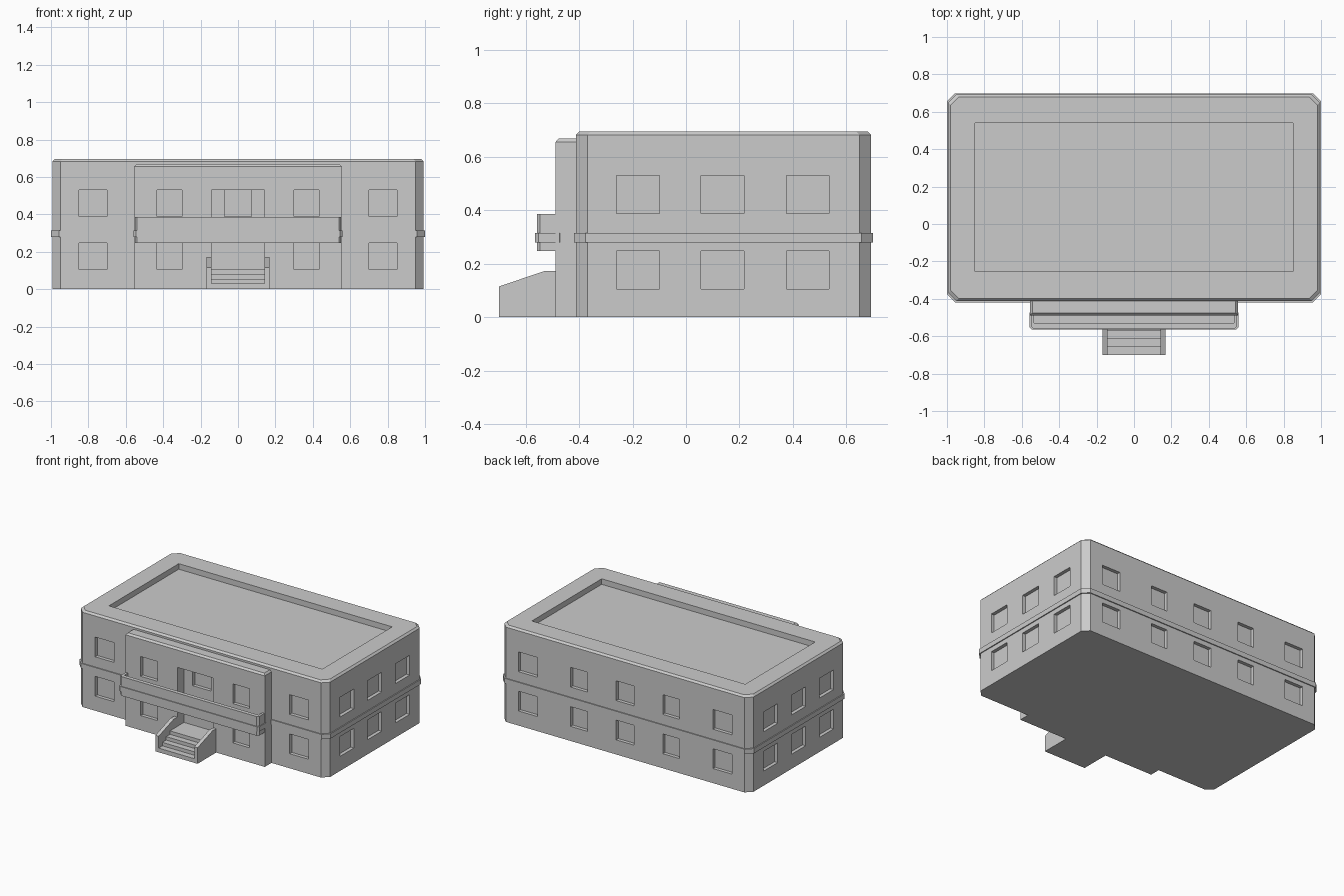
import bpy, bmesh

if "Cube" in bpy.data.objects:
    bpy.data.objects.remove(bpy.data.objects["Cube"], do_unlink=True)

grey = bpy.data.materials.new("plain grey")
grey.use_nodes = True
grey.diffuse_color = (0.6, 0.6, 0.6, 1)
grey.node_tree.nodes["Principled BSDF"].inputs["Base Color"].default_value = (0.6, 0.6, 0.6, 1)


def finish(name, bm):
    bmesh.ops.recalc_face_normals(bm, faces=bm.faces)
    mesh = bpy.data.meshes.new(name)
    bm.to_mesh(mesh)
    bm.free()
    mesh.materials.append(grey)
    obj = bpy.data.objects.new(name, mesh)
    bpy.context.collection.objects.link(obj)
    return obj


def outline(x, y0, y1, c, inset):
    """Rectangle symmetric in x, with corners cut by c."""
    x, y0, y1 = x - inset, y0 + inset, y1 - inset
    if c == 0:
        return [(-x, y0), (x, y0), (x, y1), (-x, y1)]
    return [(-x + c, y0), (x - c, y0), (x, y0 + c), (x, y1 - c),
            (x - c, y1), (-x + c, y1), (-x, y1 - c), (-x, y0 + c)]


def loft(name, x, y0, y1, c, levels):
    """Stack outlines at (height, inset) levels into a closed solid."""
    bm = bmesh.new()
    rings = [[bm.verts.new((px, py, z)) for px, py in outline(x, y0, y1, c, inset)]
             for z, inset in levels]
    for low, high in zip(rings, rings[1:]):
        for i in range(len(low)):
            j = (i + 1) % len(low)
            bm.faces.new((low[i], low[j], high[j], high[i]))
    bm.faces.new(rings[0])
    bm.faces.new(rings[-1])
    return finish(name, bm)


def side_prism(name, profile, x0, x1):
    """Extrude a (y, z) profile from x0 to x1."""
    bm = bmesh.new()
    face = bm.faces.new([bm.verts.new((x0, y, z)) for y, z in profile])
    new = bmesh.ops.extrude_face_region(bm, geom=[face])["geom"]
    bmesh.ops.translate(bm, vec=(x1 - x0, 0, 0),
                        verts=[v for v in new if isinstance(v, bmesh.types.BMVert)])
    return finish(name, bm)


def carve(target, boxes):
    """Cut boxes (x0, x1, y0, y1, z0, z1) out of the target."""
    bm = bmesh.new()
    for x0, x1, y0, y1, z0, z1 in boxes:
        verts = bmesh.ops.create_cube(bm, size=1)["verts"]
        bmesh.ops.scale(bm, vec=(x1 - x0, y1 - y0, z1 - z0), verts=verts)
        bmesh.ops.translate(bm, vec=((x0 + x1) / 2, (y0 + y1) / 2, (z0 + z1) / 2), verts=verts)
    cutter = finish("cutter", bm)
    cutter.hide_render = True
    mod = target.modifiers.new("carve", "BOOLEAN")
    mod.operation, mod.solver, mod.object = "DIFFERENCE", "EXACT", cutter
    graph = bpy.context.evaluated_depsgraph_get()
    mesh = bpy.data.meshes.new_from_object(target.evaluated_get(graph))
    target.modifiers.clear()
    target.data = mesh
    bpy.data.objects.remove(cutter, do_unlink=True)


# Main dimensions
X, FRONT, BACK, CUT = 0.993, -0.412, 0.692, 0.043
BAY_FRONT = -0.488
DEPTH = 0.025
FLOORS = [(0.105, 0.247), (0.388, 0.53)]
OUTER, INNER, MIDDLE = (0.775, 0.075), (0.367, 0.067), (0, 0.072)


def mirrored(column):
    c, h = column
    return [(c, h), (-c, h)]


# Main block: windows on every side and a sunken roof
block = loft("main_block", X, FRONT, BACK, CUT, [(0, 0), (0.682, 0), (0.695, 0.013)])
cuts = [(-0.85, 0.85, -0.255, 0.54, 0.655, 0.8)]
for z0, z1 in FLOORS:
    for c, h in mirrored(OUTER):
        cuts.append((c - h, c + h, FRONT - 0.1, FRONT + DEPTH, z0, z1))
    for c, h in mirrored(OUTER) + mirrored(INNER) + [MIDDLE]:
        cuts.append((c - h, c + h, BACK - DEPTH, BACK + 0.1, z0, z1))
    for y in (-0.18, 0.137, 0.455):
        for a, b in ((X - DEPTH, X + 0.1), (-X - 0.1, -X + DEPTH)):
            cuts.append((a, b, y - 0.08, y + 0.08, z0, z1))
z0, z1 = FLOORS[1]
cuts.append((-0.072, 0.072, FRONT - 0.1, FRONT + DEPTH, z0, z1))
carve(block, cuts)

# String course around the block
loft("floor_band", X + 0.007, FRONT - 0.007, BACK + 0.007, CUT,
     [(0.28, 0), (0.315, 0)])

# Entrance bay with windows and two central recesses
bay = loft("entrance_bay", 0.555, BAY_FRONT, FRONT + 0.02, 0,
           [(0, 0), (0.655, 0), (0.668, 0.012)])
cuts = []
for z0, z1 in FLOORS:
    for c, h in mirrored(INNER):
        cuts.append((c - h, c + h, BAY_FRONT - 0.1, BAY_FRONT + DEPTH, z0, z1))
cuts.append((-0.142, 0.142, BAY_FRONT - 0.1, FRONT + 0.1, 0.105, 0.247))
cuts.append((-0.142, 0.142, BAY_FRONT - 0.1, FRONT + 0.1, 0.3, 0.53))
carve(bay, cuts)

# Balcony with parapet and projecting band
balcony = loft("balcony", 0.552, -0.558, BAY_FRONT + 0.02, 0.012,
               [(0.247, 0), (0.28, 0), (0.28, -0.006), (0.315, -0.006),
                (0.315, 0), (0.385, 0)])
carve(balcony, [(-0.535, 0.535, -0.53, -0.3, 0.3, 0.5)])

# Entrance steps between sloping side walls
STAIR_FRONT, STEPS = -0.7, 4
profile = [(BAY_FRONT, 0), (STAIR_FRONT, 0)]
for i in range(STEPS):
    y, z = STAIR_FRONT + 0.043 * i, 0.03 + 0.025 * i
    profile += [(y, z), (y + 0.043, z)]
profile[-1] = (BAY_FRONT, profile[-1][1])
side_prism("entrance_steps", profile, -0.142, 0.142)
wall = [(BAY_FRONT, 0), (STAIR_FRONT, 0), (STAIR_FRONT, 0.115), (-0.53, 0.172), (BAY_FRONT, 0.172)]
for name, s in (("left_stair_wall", 1), ("right_stair_wall", -1)):
    side_prism(name, wall, s * 0.142, s * 0.168)
